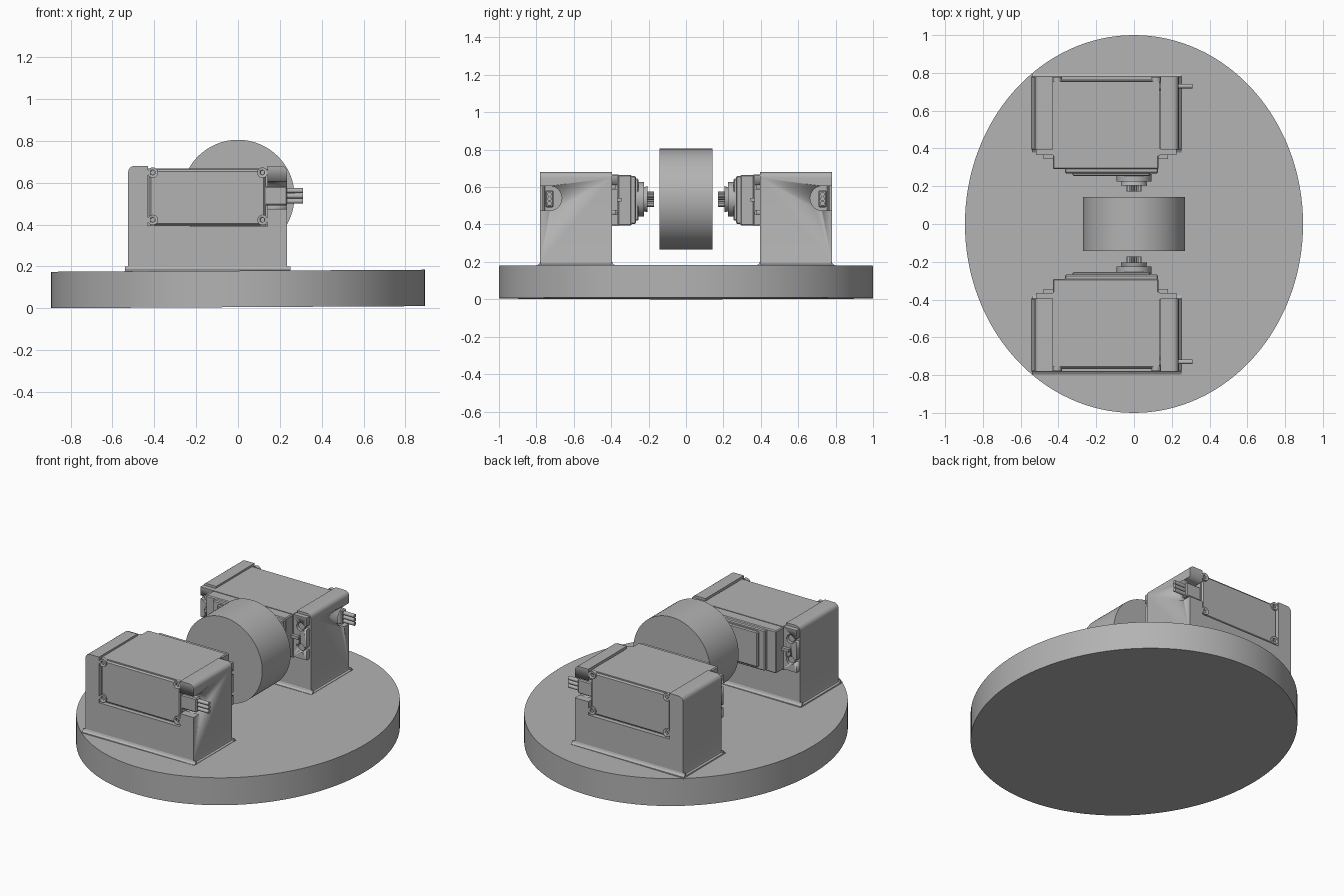
import bpy, bmesh
from math import pi, sin, cos
from mathutils import Matrix

cube = bpy.data.objects.get("Cube")
if cube:
    bpy.data.objects.remove(cube)

grey = bpy.data.materials.new("plain grey")
grey.use_nodes = True
GREY = (0.45, 0.45, 0.45, 1)
grey.diffuse_color = GREY
grey.node_tree.nodes["Principled BSDF"].inputs["Base Color"].default_value = GREY

AXIS = {"x": Matrix.Rotation(pi / 2, 4, "Y"),
        "y": Matrix.Rotation(pi / 2, 4, "X"),
        "z": Matrix.Identity(4)}


def finish(name, bm, twin=True, smooth=True):
    bmesh.ops.recalc_face_normals(bm, faces=bm.faces)
    mesh = bpy.data.meshes.new(name)
    bm.to_mesh(mesh)
    bm.free()
    mesh.materials.append(grey)
    ob = bpy.data.objects.new(name, mesh)
    bpy.context.collection.objects.link(ob)
    bpy.ops.object.select_all(action="DESELECT")
    bpy.context.view_layer.objects.active = ob
    ob.select_set(True)
    if smooth:
        bpy.ops.object.shade_smooth_by_angle(angle=0.6)
    if twin:   # the rear half repeats the front half
        mirror = ob.modifiers.new("rear twin", "MIRROR")
        mirror.use_axis = (False, True, False)
        mirror.use_mirror_merge = False
    return ob


def box(name, x, y, z, bevel=0, **kw):
    bm = bmesh.new()
    bmesh.ops.create_cube(bm, size=1)
    for v in bm.verts:
        v.co = [r[0] + (c + 0.5) * (r[1] - r[0]) for c, r in zip(v.co, (x, y, z))]
    if bevel:
        bmesh.ops.bevel(bm, geom=bm.edges[:], offset=bevel, segments=1, affect="EDGES")
    return finish(name, bm, **kw)


def rod(name, axis, centre, r, length, r2=None, sides=48, **kw):
    bm = bmesh.new()
    bmesh.ops.create_cone(bm, cap_ends=True, segments=sides, radius1=r,
                          radius2=r if r2 is None else r2, depth=length,
                          matrix=Matrix.Translation(centre) @ AXIS[axis])
    return finish(name, bm, **kw)


def extrude_y(name, pts, y0, y1, **kw):
    bm = bmesh.new()
    face = bm.faces.new([bm.verts.new((x, y0, z)) for x, z in pts])
    out = bmesh.ops.extrude_face_region(bm, geom=[face])["geom"]
    bmesh.ops.translate(bm, vec=(0, y1 - y0, 0),
                        verts=[g for g in out if isinstance(g, bmesh.types.BMVert)])
    return finish(name, bm, **kw)


def cut(ob, *cutters):
    for cutter in cutters:
        mod = ob.modifiers.new("cut", "BOOLEAN")
        mod.operation, mod.object, mod.solver = "DIFFERENCE", cutter, "EXACT"
        bpy.context.view_layer.objects.active = ob
        ob.modifiers.move(len(ob.modifiers) - 1, 0)
        bpy.ops.object.modifier_apply(modifier=mod.name)
        bpy.data.objects.remove(cutter)


def arc(cx, cz, r, a0, a1, n=6):
    return [(cx + r * cos(a0 + (a1 - a0) * i / n), cz + r * sin(a0 + (a1 - a0) * i / n))
            for i in range(n + 1)]


# oval base, very slightly tilted
base = rod("base", "z", (0, 0, 0), 1, 0.174, sides=128, twin=False)
for v in base.data.vertices:
    v.co.x *= 0.895
    v.co.z += 0.092 + 0.0055 * v.co.x

# central wheel
rod("wheel", "y", (0, 0, 0.535), 0.27, 0.285, sides=96, twin=False)

# U-shaped servo cradle, with rounded shoulders and flared foot
L, R, TOP = -0.525, 0.235, 0.68
profile = [(L - 0.018, 0.17), (L - 0.015, 0.182), (L - 0.004, 0.188), (L, 0.2)]
profile += arc(L + 0.03, TOP - 0.03, 0.03, pi, pi / 2)
profile += [(-0.43, TOP), (-0.43, 0.39), (0.14, 0.39), (0.14, TOP)]
profile += arc(R - 0.03, TOP - 0.03, 0.03, pi / 2, 0)
profile += [(R, 0.2), (R + 0.004, 0.188), (R + 0.015, 0.182), (R + 0.018, 0.17)]
cradle = extrude_y("cradle", profile, -0.78, -0.395)
cut(cradle,
    rod("cable_hole", "x", (0.2, -0.73, 0.54), 0.066, 0.13, twin=False),
    box("cable_slot", (0.135, 0.3), (-0.85, -0.73), (0.474, 0.606), twin=False))

# foot fillets along the outer and inner cradle faces
for name, y, out in (("outer_fillet", -0.78, -1), ("inner_fillet", -0.395, 1)):
    bm = bmesh.new()
    ring = [[bm.verts.new((x + e * k, y + out * d, z))
             for d, z in ((-0.005, 0.17), (0.018, 0.17), (0.016, 0.182), (0.004, 0.19),
                          (0, 0.2), (-0.005, 0.2))]
            for x, k, e in ((L, -1, 0.016), (R, 1, 0.016))]
    for i in range(6):
        j = (i + 1) % 6
        bm.faces.new((ring[0][i], ring[0][j], ring[1][j], ring[1][i]))
    for end in ring:
        bm.faces.new(end)
    finish(name, bm)

# servo case in three stacked sections
box("servo_case", (-0.43, 0.135), (-0.755, -0.36), (0.392, 0.668))
box("servo_back_plate", (-0.425, 0.13), (-0.768, -0.75), (0.398, 0.662), bevel=0.008,
    smooth=False)
box("servo_front_case", (-0.43, 0.13), (-0.365, -0.29), (0.395, 0.665), bevel=0.006,
    smooth=False)
box("gear_cover", (-0.365, 0.128), (-0.3, -0.268), (0.402, 0.66), bevel=0.006, smooth=False)
box("gear_cap", (-0.325, 0.085), (-0.275, -0.253), (0.42, 0.645), bevel=0.006, smooth=False)

# corner screws on the back of the case
for x in (-0.407, 0.117):
    for z in (0.422, 0.648):
        screw = rod("case_screw", "y", (x, -0.766, z), 0.025, 0.024, sides=24)
        cut(screw, rod("socket", "y", (x, -0.78, z), 0.012, 0.02, sides=6, twin=False))

# mounting ears with open screw slots and a stiffening rib
for side, x0, x1 in ((-1, -0.52, -0.425), (1, 0.125, 0.225)):
    ear = box("mounting_ear", (x0, x1), (-0.4, -0.365), (0.397, 0.665))
    edge = x0 if side < 0 else x1
    mid = edge - side * 0.042
    for z in (0.465, 0.6):
        cut(ear,
            rod("ear_hole", "y", (mid, -0.37, z), 0.027, 0.1, sides=32, twin=False),
            box("ear_slot", sorted((mid, edge + side * 0.02)), (-0.42, -0.32),
                (z - 0.011, z + 0.011), twin=False))
        rod("ear_screw", "y", (mid, -0.388, z), 0.022, 0.02, sides=24)
    inner = -0.43 if side < 0 else 0.13
    box("ear_rib", sorted((inner, inner + side * 0.05)), (-0.37, -0.345), (0.523, 0.541))

# output bosses and splined shaft
rod("output_boss", "y", (0, -0.245, 0.535), 0.092, 0.04)
rod("output_collar", "y", (0, -0.22, 0.535), 0.07, 0.03, r2=0.062)
spline = [(cos(2 * pi * i / 40), sin(2 * pi * i / 40)) for i in range(40)]
extrude_y("output_spline", [(c * (0.041, 0.034)[i % 2], 0.535 + s * (0.041, 0.034)[i % 2])
                            for i, (c, s) in enumerate(spline)], -0.22, -0.172, smooth=False)

# cable exit and three wires
box("cable_exit", (0.125, 0.235), (-0.752, -0.708), (0.492, 0.582), bevel=0.006, smooth=False)
for z in (0.512, 0.537, 0.562):
    rod("cable_wire", "x", (0.265, -0.73, z), 0.012, 0.09, sides=16)
